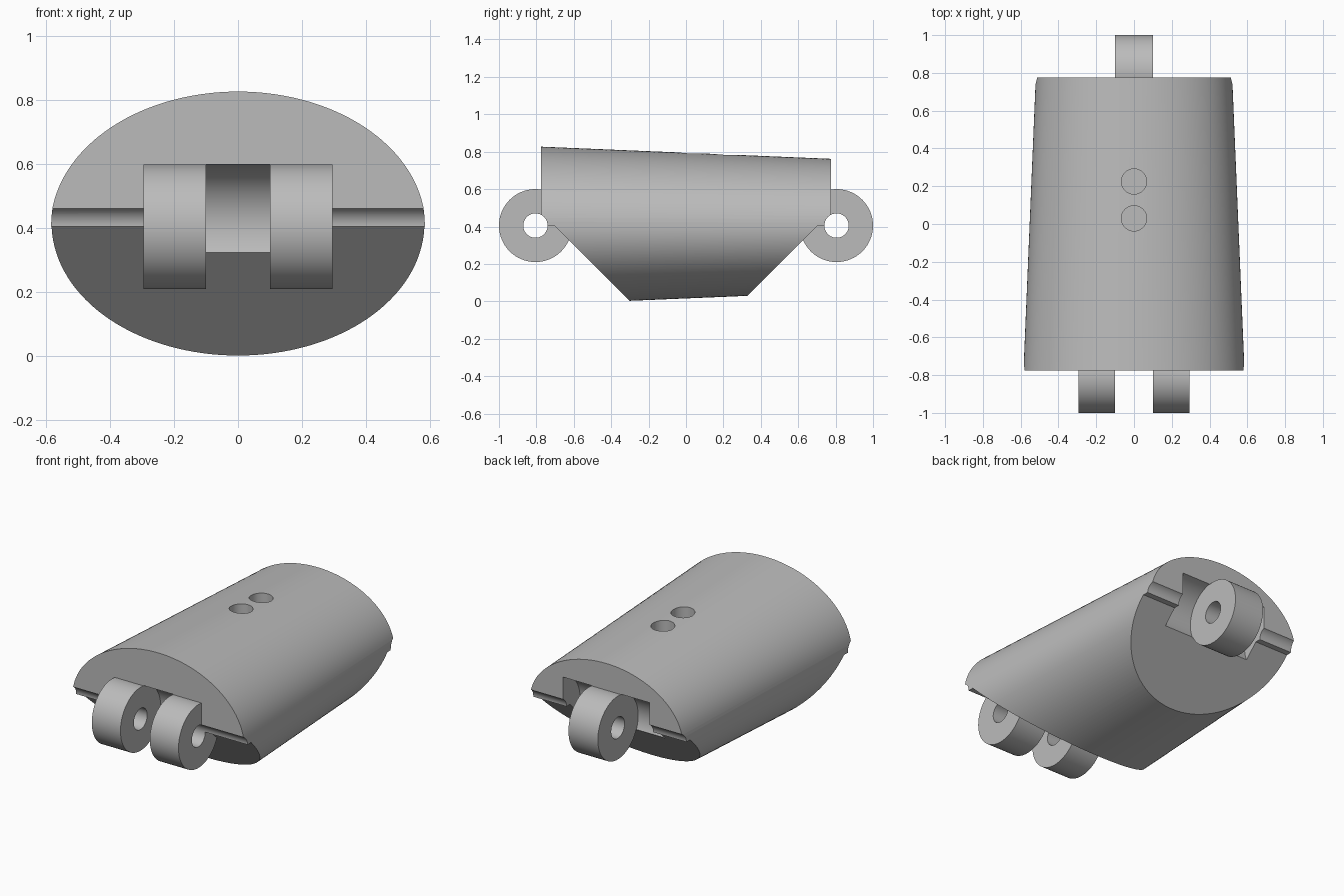
import bpy, bmesh, math
from mathutils import Matrix

cube = bpy.data.objects.get("Cube")
if cube:
    bpy.data.objects.remove(cube, do_unlink=True)

PIN_Y, PIN_Z = 0.805, 0.405      # hinge axes sit at y = -PIN_Y and +PIN_Y
LUG_IN, LUG_OUT = 0.1, 0.295

grey = bpy.data.materials.new("plain grey")
grey.use_nodes = True
grey.diffuse_color = (0.5, 0.5, 0.5, 1)
grey.node_tree.nodes["Principled BSDF"].inputs["Base Color"].default_value = (0.5, 0.5, 0.5, 1)


def finish(name, bm):
    bmesh.ops.recalc_face_normals(bm, faces=bm.faces)
    mesh = bpy.data.meshes.new(name)
    bm.to_mesh(mesh)
    bm.free()
    mesh.materials.append(grey)
    obj = bpy.data.objects.new(name, mesh)
    bpy.context.collection.objects.link(obj)
    return obj


def loft(name, rings):
    """Solid through rings of points with capped ends."""
    bm = bmesh.new()
    loops = [[bm.verts.new(p) for p in ring] for ring in rings]
    n = len(loops[0])
    for a, b in zip(loops, loops[1:]):
        for i in range(n):
            j = (i + 1) % n
            bm.faces.new((a[i], a[j], b[j], b[i]))
    bm.faces.new(loops[0])
    bm.faces.new(loops[-1])
    return finish(name, bm)


def ellipse(y, rx, rz, n=128):
    turn = [2 * math.pi * i / n for i in range(n)]
    return [(rx * math.cos(t), y, PIN_Z + rz * math.sin(t)) for t in turn]


def hinge_cylinder(name, x0, x1, y, radius):
    bm = bmesh.new()
    place = Matrix.Translation(((x0 + x1) / 2, y, PIN_Z)) @ Matrix.Rotation(math.pi / 2, 4, 'Y')
    bmesh.ops.create_cone(bm, cap_ends=True, segments=64, radius1=radius,
                          radius2=radius, depth=x1 - x0, matrix=place)
    return finish(name, bm)


def combine(target, tool, operation):
    mod = target.modifiers.new(tool.name, 'BOOLEAN')
    mod.operation = operation
    mod.solver = 'EXACT'
    mod.object = tool
    bpy.ops.object.select_all(action='DESELECT')
    bpy.context.view_layer.objects.active = target
    target.select_set(True)
    bpy.ops.object.modifier_apply(modifier=mod.name)
    bpy.data.objects.remove(tool, do_unlink=True)


# Tapered oval body
body = loft("link_body", [ellipse(-0.775, 0.585, 0.422), ellipse(0.775, 0.52, 0.357)])

# Sloped underside at both ends
for side in (-1, 1):
    profile = [(0.95, PIN_Z), (0.705, PIN_Z), (0.2, -0.1), (0.95, -0.1)]
    wedge = loft("wedge_cutter", [[(x, side * y, z) for y, z in profile] for x in (-1, 1)])
    combine(body, wedge, 'DIFFERENCE')

# Front knuckle pair with a pocket between
combine(body, hinge_cylinder("front_lugs", -LUG_OUT, LUG_OUT, -PIN_Y, 0.195), 'UNION')
combine(body, hinge_cylinder("front_pocket", -LUG_IN, LUG_IN, -PIN_Y, 0.197), 'DIFFERENCE')

# Rear single knuckle with a pocket on each side
combine(body, hinge_cylinder("rear_lug", -LUG_IN - 0.001, LUG_IN + 0.001, PIN_Y, 0.195), 'UNION')
for x0, x1 in ((-LUG_OUT, -LUG_IN), (LUG_IN, LUG_OUT)):
    combine(body, hinge_cylinder("rear_pocket", x0, x1, PIN_Y, 0.197), 'DIFFERENCE')

# Pin channels across the full width
for y in (-PIN_Y, PIN_Y):
    combine(body, hinge_cylinder("pin_channel", -1, 1, y, 0.065), 'DIFFERENCE')

# Two blind holes in the top
for y in (0.03, 0.225):
    bm = bmesh.new()
    bmesh.ops.create_cone(bm, cap_ends=True, segments=48, radius1=0.067, radius2=0.067,
                          depth=0.6, matrix=Matrix.Translation((0, y, 0.75)))
    combine(body, finish("top_hole", bm), 'DIFFERENCE')

body.select_set(True)
bpy.context.view_layer.objects.active = body
bpy.ops.object.shade_smooth_by_angle(angle=math.radians(25))
